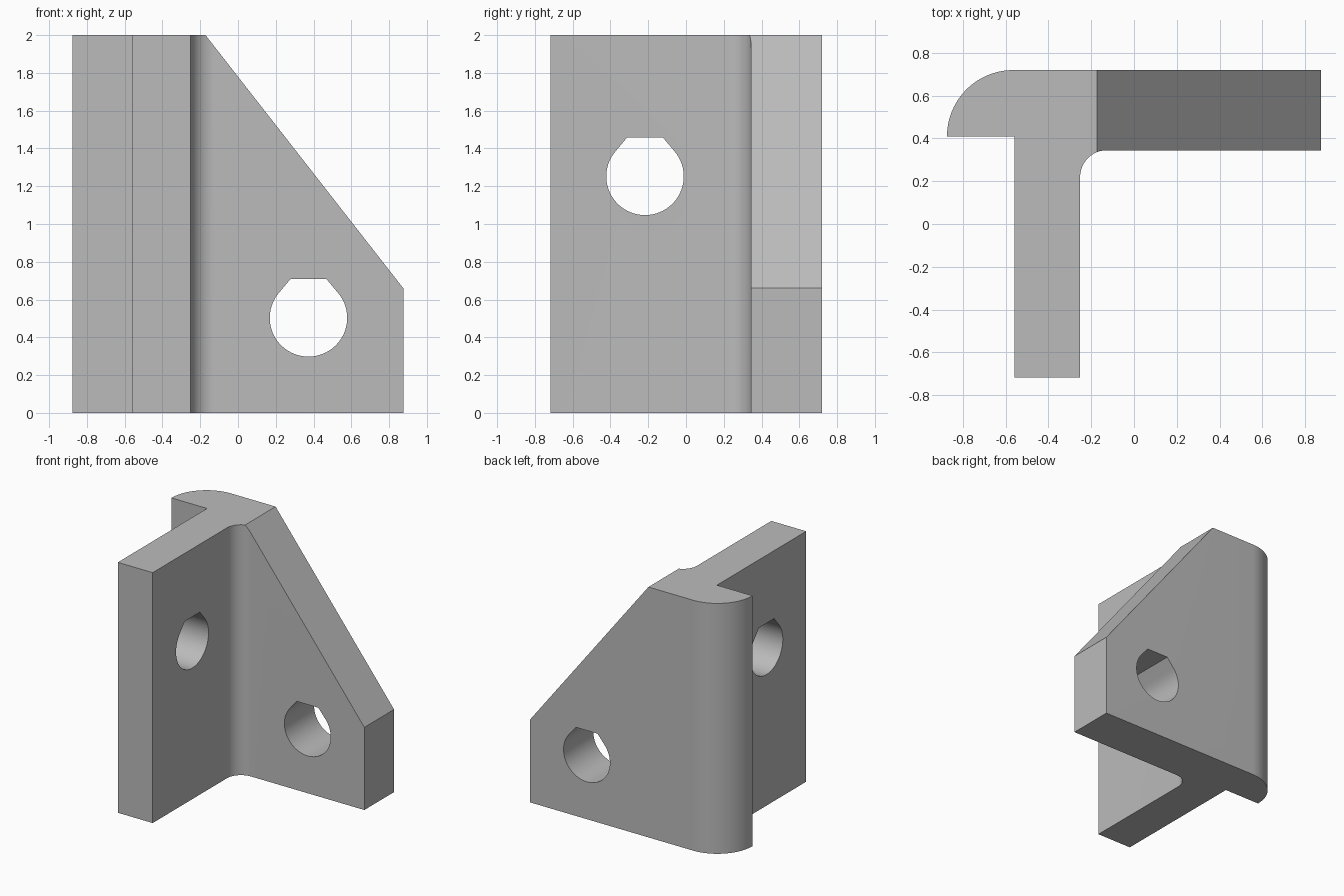
import bpy, bmesh
from math import cos, sin, pi, radians, tan
from mathutils import Vector

cube = bpy.data.objects.get("Cube")
if cube:
    bpy.data.objects.remove(cube, do_unlink=True)

grey = bpy.data.materials.new("plain_grey")
grey.use_nodes = True
colour = (0.5, 0.5, 0.5, 1)
grey.diffuse_color = colour
grey.node_tree.nodes["Principled BSDF"].inputs["Base Color"].default_value = colour


def arc(cx, cy, r, start, end, steps):
    """Points along a circular arc, angles in degrees."""
    angles = [radians(start + (end - start) * i / steps) for i in range(steps + 1)]
    return [(cx + r * cos(a), cy + r * sin(a)) for a in angles]


def prism(name, points, offset):
    """Extrude a closed outline of 3D points along an offset."""
    bm = bmesh.new()
    face = bm.faces.new([bm.verts.new(p) for p in points])
    extruded = bmesh.ops.extrude_face_region(bm, geom=[face])["geom"]
    verts = [v for v in extruded if isinstance(v, bmesh.types.BMVert)]
    bmesh.ops.translate(bm, verts=verts, vec=offset)
    bmesh.ops.recalc_face_normals(bm, faces=bm.faces)
    mesh = bpy.data.meshes.new(name)
    bm.to_mesh(mesh)
    bm.free()
    obj = bpy.data.objects.new(name, mesh)
    bpy.context.collection.objects.link(obj)
    mesh.materials.append(grey)
    return obj


# Bracket plan: rounded lip, front web, inner fillet and side flange
plan = [(-0.56, 0.41), (-0.56, -0.717), (-0.252, -0.717)]
plan += arc(-0.127, 0.22, 0.125, 180, 90, 16)
plan += [(0.875, 0.345), (0.875, 0.72)]
plan += arc(-0.565, 0.41, 0.31, 90, 180, 24)
bracket = prism("bracket", [(x, y, 0) for x, y in plan], (0, 0, 2))

# Sloping upper edge of the flange
bm = bmesh.new()
bm.from_mesh(bracket.data)
top, low = Vector((-0.172, 0, 2)), Vector((0.875, 0, 0.66))
slope = low - top
cut = bmesh.ops.bisect_plane(bm, geom=bm.verts[:] + bm.edges[:] + bm.faces[:],
                             plane_co=top, plane_no=(-slope.z, 0, slope.x),
                             clear_outer=True)["geom_cut"]
bmesh.ops.holes_fill(bm, edges=[e for e in cut if isinstance(e, bmesh.types.BMEdge)])
bmesh.ops.recalc_face_normals(bm, faces=bm.faces)
bm.to_mesh(bracket.data)
bm.free()

# Bolt holes: round below, with a flat-topped teardrop above
radius = 0.205
flat = radius * tan(radians(25))
hole = arc(0, 0, radius, 140, 400, 48) + [(flat, radius), (-flat, radius)]
cutters = [
    prism("flange_hole_cutter", [(0.373 + u, 0.2, 0.503 + v) for u, v in hole], (0, 0.7, 0)),
    prism("web_hole_cutter", [(-0.7, -0.217 + u, 1.252 + v) for u, v in hole], (0.6, 0, 0)),
]
bpy.context.view_layer.objects.active = bracket
for cutter in cutters:
    mod = bracket.modifiers.new(cutter.name, "BOOLEAN")
    mod.object = cutter
    mod.solver = "EXACT"
    bpy.ops.object.modifier_apply(modifier=mod.name)
    bpy.data.objects.remove(cutter, do_unlink=True)

# Smooth curved walls, crisp edges
for obj in bpy.context.selected_objects:
    obj.select_set(False)
bracket.select_set(True)
bpy.ops.object.shade_smooth_by_angle(angle=radians(25))
